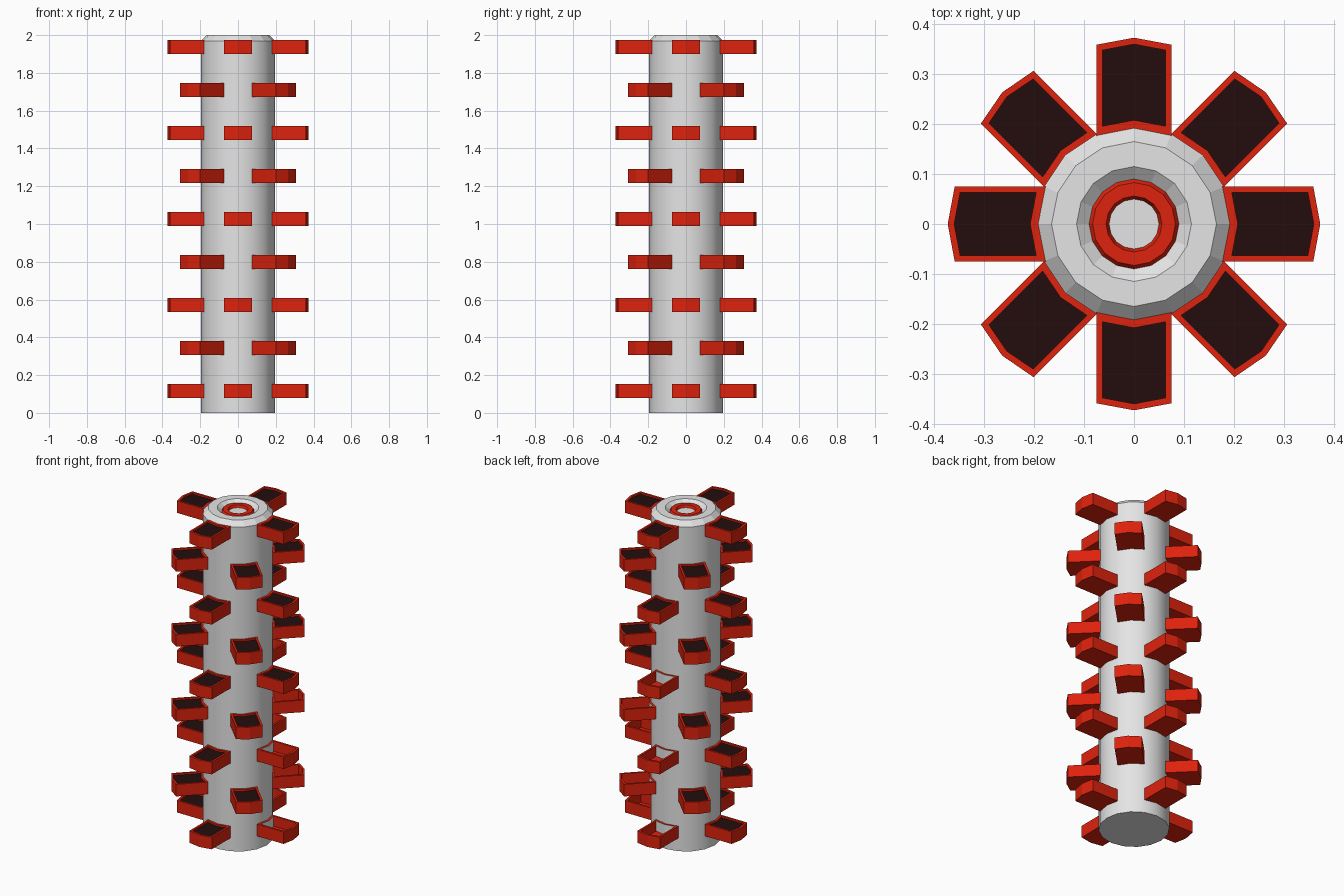
import bpy, bmesh
from math import sin, cos, pi, radians

cube = bpy.data.objects.get("Cube")
if cube:
    bpy.data.objects.remove(cube)


def material(name, rgb):
    m = bpy.data.materials.new(name)
    m.use_nodes = True
    m.diffuse_color = (*rgb, 1)
    m.node_tree.nodes["Principled BSDF"].inputs["Base Color"].default_value = (*rgb, 1)
    return m


GREY = material("pale_grey", (0.78, 0.78, 0.78))
RED = material("red", (0.73, 0.016, 0.004))
SOIL = material("dark_soil", (0.017, 0.004, 0.004))


def finish(bm, name, mats):
    bmesh.ops.recalc_face_normals(bm, faces=bm.faces)
    me = bpy.data.meshes.new(name)
    bm.to_mesh(me)
    bm.free()
    for m in mats:
        me.materials.append(m)
    return me


def place(me, name, angle=0, z=0):
    ob = bpy.data.objects.new(name, me)
    ob.rotation_euler.z = angle
    ob.location.z = z
    bpy.context.collection.objects.link(ob)
    return ob


def bridge(bm, a, b):
    n = len(a)
    return [bm.faces.new((a[i], a[(i + 1) % n], b[(i + 1) % n], b[i])) for i in range(n)]


# Column: lathed closed body with chamfered top, shallow funnel and red inlet
SIDES = 16
PROFILE = [(0.195, 0), (0.195, 1.97), (0.165, 2.0), (0.115, 2.0), (0.09, 1.98),
           (0.083, 1.99), (0.056, 1.99), (0.05, 1.975)]
bm = bmesh.new()
rings = [[bm.verts.new((r * cos(2 * pi * i / SIDES), r * sin(2 * pi * i / SIDES), z))
          for i in range(SIDES)] for r, z in PROFILE]
bm.faces.new(rings[0])
for k in range(len(rings) - 1):
    for f in bridge(bm, rings[k], rings[k + 1]):
        f.smooth = k == 0
        f.material_index = int(k >= 4)
bm.faces.new(rings[-1])
place(finish(bm, "column", [GREY, RED]), "column")


# Planter pocket pointing along +x, wedge-shaped at both ends
HEIGHT = 0.073


def pocket(name, floor_z, filled):
    bm = bmesh.new()

    def loop(half, near, near_mid, far, far_mid, z):
        pts = [(near, -half), (far, -half), (far_mid, 0), (far, half), (near, half), (near_mid, 0)]
        return [bm.verts.new((x, y, z)) for x, y in pts]

    outer = (0.075, 0.175, 0.19, 0.359, 0.373)
    inner = (0.063, 0.196, 0.208, 0.348, 0.36)
    base, rim = loop(*outer, 0), loop(*outer, HEIGHT)
    lip, floor = loop(*inner, HEIGHT), loop(*inner, floor_z)
    bm.faces.new(base)
    bridge(bm, base, rim)
    bridge(bm, rim, lip)
    walls = bridge(bm, lip, floor)
    bottom = bm.faces.new(floor)
    if filled:
        bottom.material_index = 1
    else:
        # the column shows behind an empty pocket
        for f in walls[4:]:
            f.material_index = 2
    return finish(bm, name, [RED, SOIL, GREY])


full = pocket("filled_pocket", HEIGHT - 0.01, True)
empty = pocket("empty_pocket", 0.012, False)

# Rows alternate between straight and diagonal; some low pockets are empty
EMPTY_BELOW = {0: 3, 45: 4, 90: 5}
for row in range(9):
    for quarter in range(4):
        deg = quarter * 90 + 45 * (row % 2)
        is_empty = row < EMPTY_BELOW.get(deg, 0)
        place(empty if is_empty else full, f"pocket_row{row + 1}_{quarter + 1}",
              radians(deg), 0.08 + 0.2275 * row)
